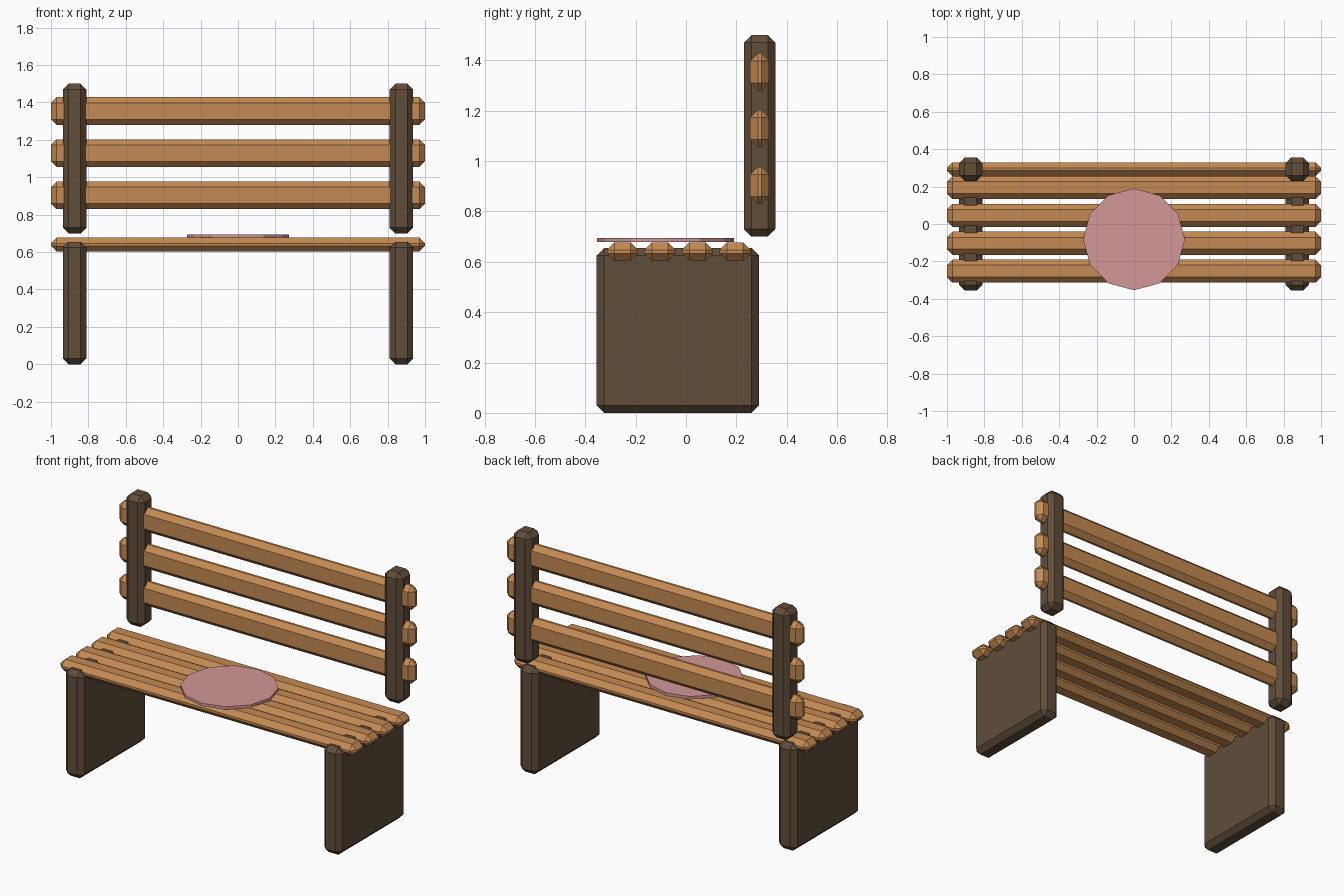
import bpy
import bmesh
from mathutils import Matrix

if "Cube" in bpy.data.objects:
    bpy.data.objects.remove(bpy.data.objects["Cube"])


def material(name, rgb):
    """Flat material from sRGB 0-255 values."""
    m = bpy.data.materials.new(name)
    lin = [(c / 255 / 12.92) if c < 10 else ((c / 255 + 0.055) / 1.055) ** 2.4 for c in rgb]
    m.diffuse_color = (*lin, 1)
    m.use_nodes = True
    m.node_tree.nodes["Principled BSDF"].inputs["Base Color"].default_value = m.diffuse_color
    return m


WOOD = material("light wood", (196, 138, 82))
DARK = material("dark brown wood", (97, 77, 58))
PINK = material("dusty pink", (211, 151, 151))


def finish(bm, name, mat):
    me = bpy.data.meshes.new(name)
    bmesh.ops.recalc_face_normals(bm, faces=bm.faces)
    bm.to_mesh(me)
    bm.free()
    me.materials.append(mat)
    ob = bpy.data.objects.new(name, me)
    bpy.context.collection.objects.link(ob)
    return ob


def beam(name, x, y, z, mat, bevel=0.03):
    """Chamfered box given by (min, max) on each axis."""
    bm = bmesh.new()
    size = [b - a for a, b in (x, y, z)]
    mid = [(a + b) / 2 for a, b in (x, y, z)]
    bmesh.ops.create_cube(bm, size=1, matrix=Matrix.Translation(mid) @ Matrix.Diagonal((*size, 1)))
    bmesh.ops.bevel(bm, geom=bm.edges[:], offset=bevel, segments=1, affect='EDGES')
    return finish(bm, name, mat)


# Leg slabs and back posts on both sides
for side, cx in (("left", -0.873), ("right", 0.873)):
    xs = (cx - 0.062, cx + 0.062)
    beam(side + "_leg", xs, (-0.355, 0.29), (0, 0.655), DARK)
    beam(side + "_back_post", xs, (0.23, 0.355), (0.70, 1.50), DARK)

# Seat slats
for i in range(4):
    cy = -0.252 + 0.149 * i
    beam(f"seat_slat_{i + 1}", (-1, 1), (cy - 0.062, cy + 0.062), (0.603, 0.677), WOOD)

# Back slats
for i, cz in enumerate((0.903, 1.129, 1.354)):
    beam(f"back_slat_{i + 1}", (-1, 1), (0.255, 0.33), (cz - 0.074, cz + 0.074), WOOD)

# Thin round cushion, twelve sided
bm = bmesh.new()
bmesh.ops.create_cone(bm, cap_ends=True, segments=12, radius1=0.272, radius2=0.272, depth=0.017,
                      matrix=Matrix.Translation((0, -0.082, 0.6865)))
finish(bm, "round_cushion", PINK)
